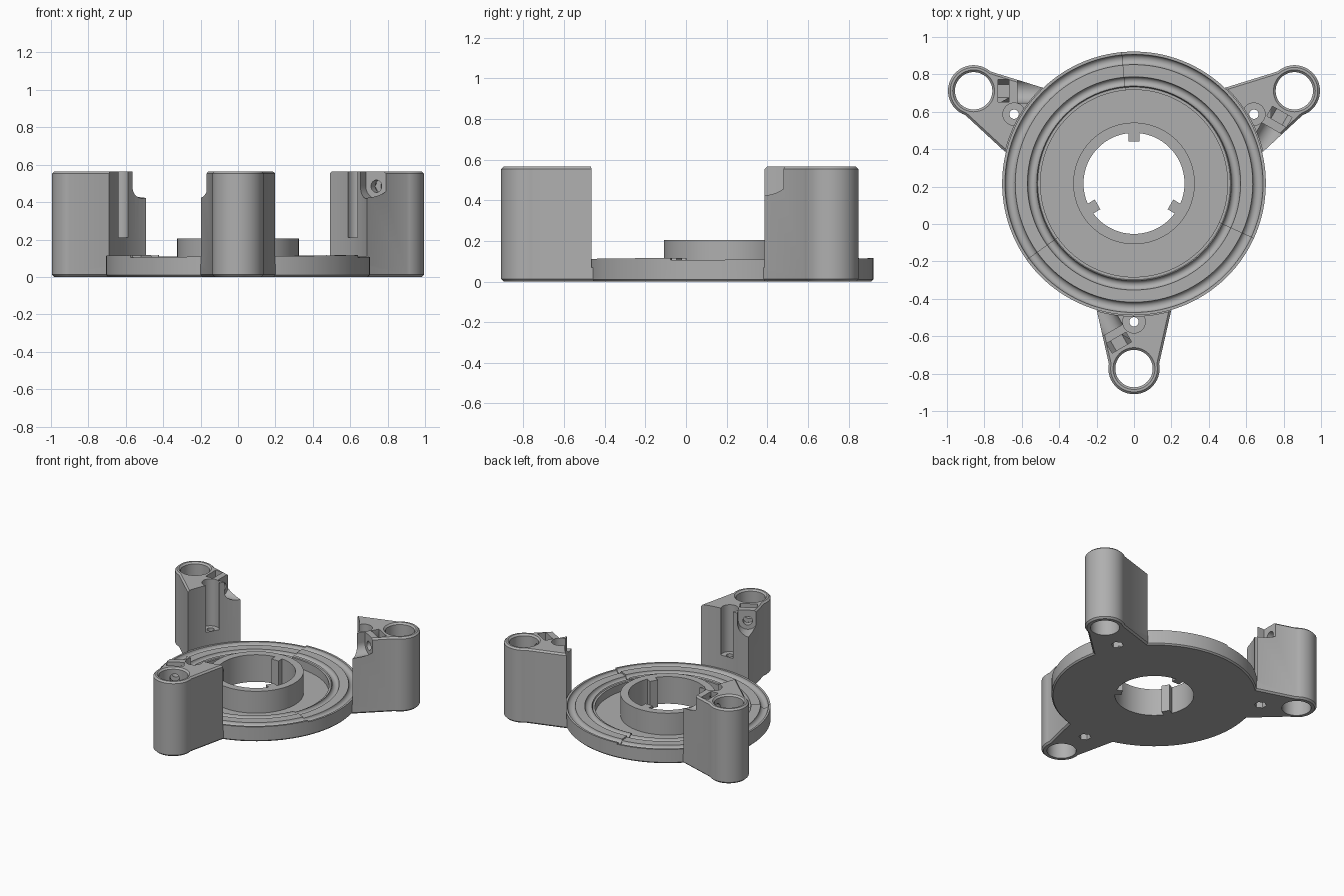
import bpy, bmesh, math
from mathutils import Matrix, Vector

cube = bpy.data.objects.get("Cube")
if cube:
    bpy.data.objects.remove(cube, do_unlink=True)

CENTRE = Vector((0, 0.217, 0))
POST_R, POST_H = 0.99, 0.565

grey = bpy.data.materials.new("plain_grey")
grey.use_nodes = True
grey.diffuse_color = (0.43, 0.43, 0.43, 1)
grey.node_tree.nodes["Principled BSDF"].inputs["Base Color"].default_value = grey.diffuse_color


def finish(bm, name):
    bmesh.ops.recalc_face_normals(bm, faces=bm.faces)
    mesh = bpy.data.meshes.new(name)
    bm.to_mesh(mesh)
    bm.free()
    mesh.materials.append(grey)
    ob = bpy.data.objects.new(name, mesh)
    bpy.context.collection.objects.link(ob)
    ob.location = CENTRE
    return ob


def smooth(ob):
    bpy.ops.object.select_all(action='DESELECT')
    ob.select_set(True)
    bpy.context.view_layer.objects.active = ob
    bpy.ops.object.shade_smooth_by_angle(angle=math.radians(30))


def box(name, lo, hi, turn=Matrix()):
    bm = bmesh.new()
    lo, hi = Vector(lo), Vector(hi)
    bmesh.ops.create_cube(bm, size=1, matrix=turn @ Matrix.Translation((lo + hi) / 2)
                          @ Matrix.Diagonal((*(hi - lo), 1)))
    return finish(bm, name)


def rod(name, r, z0, z1, place=Matrix(), sides=48, r_top=None):
    bm = bmesh.new()
    bmesh.ops.create_cone(bm, cap_ends=True, segments=sides, radius1=r,
                          radius2=r if r_top is None else r_top, depth=z1 - z0,
                          matrix=place @ Matrix.Translation((0, 0, (z0 + z1) / 2)))
    return finish(bm, name)


def cut(ob, cutter):
    cutter.hide_render = True
    mod = ob.modifiers.new("cut", 'BOOLEAN')
    mod.operation, mod.solver, mod.object = 'DIFFERENCE', 'EXACT', cutter
    bpy.context.view_layer.update()
    bpy.context.view_layer.objects.active = ob
    bpy.ops.object.modifier_apply(modifier=mod.name)
    bpy.data.objects.remove(cutter, do_unlink=True)


# Turned base: hub, recessed floor and grooved rim that ramps in three sectors
def groove(r_in, r_out, top, depth):
    mid, half = (r_in + r_out) / 2, (r_out - r_in) / 2
    return [(mid - half * math.cos(math.pi * i / 8),
             top - depth * math.sin(math.pi * i / 8)) for i in range(9)]


RIM = 0.105
profile = [(0.27, 0), (0.27, 0.205), (0.325, 0.205), (0.325, 0.04), (0.5, 0.04), (0.5, RIM - 0.01),
           (0.515, RIM - 0.01)]
profile += groove(0.52, 0.57, RIM, 0.025) + groove(0.635, 0.69, RIM, 0.025)
profile += [(0.705, RIM), (0.705, 0.01), (0.695, 0)]


def turned_base():
    bm = bmesh.new()
    rings, steps = [], 40
    for sector in range(3):
        for i in range(steps + 1):
            t = i / steps
            a = math.radians(95.5 + 120 * (sector + t))
            rings.append([bm.verts.new((r * math.cos(a), r * math.sin(a),
                                        z + 0.011 * t if r >= 0.5 and z > 0.05 else z))
                          for r, z in profile])
    for k, ring in enumerate(rings):
        nxt = rings[(k + 1) % len(rings)]
        for j in range(len(profile)):
            m = (j + 1) % len(profile)
            bm.faces.new((ring[j], nxt[j], nxt[m], ring[m]))
    bmesh.ops.remove_doubles(bm, verts=bm.verts, dist=1e-5)
    bmesh.ops.dissolve_degenerate(bm, edges=bm.edges, dist=1e-6)
    return finish(bm, "grooved_base")


smooth(turned_base())

# Keys inside the hub bore
for i in range(3):
    box(f"hub_key_{i + 1}", (-0.03, 0.225, 0), (0.03, 0.285, 0.205),
        Matrix.Rotation(math.radians(120 * i), 4, 'Z'))


# Tapered post with a round outer end and chamfered rims
def post_body():
    bm = bmesh.new()
    outline = [(0.217, -0.6), (-0.217, -0.6)]
    for i in range(33):
        a = math.radians(169 + 202 * i / 32)
        outline.append((0.137 * math.cos(a), -POST_R + 0.137 * math.sin(a)))
    face = bm.faces.new([bm.verts.new((x, y, 0)) for x, y in outline])
    up = bmesh.ops.extrude_face_region(bm, geom=[face])
    bmesh.ops.translate(bm, vec=(0, 0, POST_H),
                        verts=[v for v in up["geom"] if isinstance(v, bmesh.types.BMVert)])
    rims = [e for e in bm.edges if abs(e.verts[0].co.z - e.verts[1].co.z) < 1e-4]
    bmesh.ops.bevel(bm, geom=rims, offset=0.012, segments=1, affect='EDGES')
    return finish(bm, "post_1")


post = post_body()
hole = Matrix.Translation((0, -POST_R, 0))
bolt = Matrix.Translation((0, -0.74, 0))
# Clamp direction runs sideways from the rod hole, z of the frame along the screw
aim = Matrix.Translation((0, -POST_R, 0)) @ Matrix.Rotation(math.radians(120), 4, 'Z')
SCREW_Z = 0.485
screw = aim @ Matrix.Translation((0, 0, SCREW_Z)) @ Matrix.Rotation(math.radians(90), 4, 'Y')

# Clearance for the ring, rod hole with chamfered mouths
cut(post, rod("ring_cutter", 0.71, 0.07, 1, sides=120))
cut(post, rod("rod_cutter", 0.1, -0.1, 1, hole))
cut(post, rod("mouth_cutter", 0.1, POST_H - 0.012, POST_H + 0.012, hole, r_top=0.124))
# Mounting bolt: counterbore, shaft and nut pocket
cut(post, rod("counterbore_cutter", 0.06, 0.21, 1, bolt))
cut(post, rod("shaft_cutter", 0.025, -0.1, 0.4, bolt, 24))
cut(post, rod("nut_cutter", 0.042, -0.1, 0.05, bolt, 6))
# Clamp screw: shaft, captive nut slot and open head channel
cut(post, rod("clamp_shaft_cutter", 0.033, 0.05, 0.3, screw, 24))
cut(post, rod("clamp_nut_cutter", 0.069, 0.13, 0.19, screw, 6))
cut(post, box("nut_slot_cutter", (0.13, -0.06, SCREW_Z), (0.19, 0.06, 1), aim))
cut(post, rod("channel_cutter", 0.065, 0.235, 0.6, screw))
cut(post, box("channel_top_cutter", (0.235, -0.065, SCREW_Z), (0.6, 0.065, 1), aim))
smooth(post)

# Repeat the post around the base
for i in (1, 2):
    twin = post.copy()
    twin.name = f"post_{i + 1}"
    twin.rotation_euler.z = math.radians(120 * i)
    bpy.context.collection.objects.link(twin)
